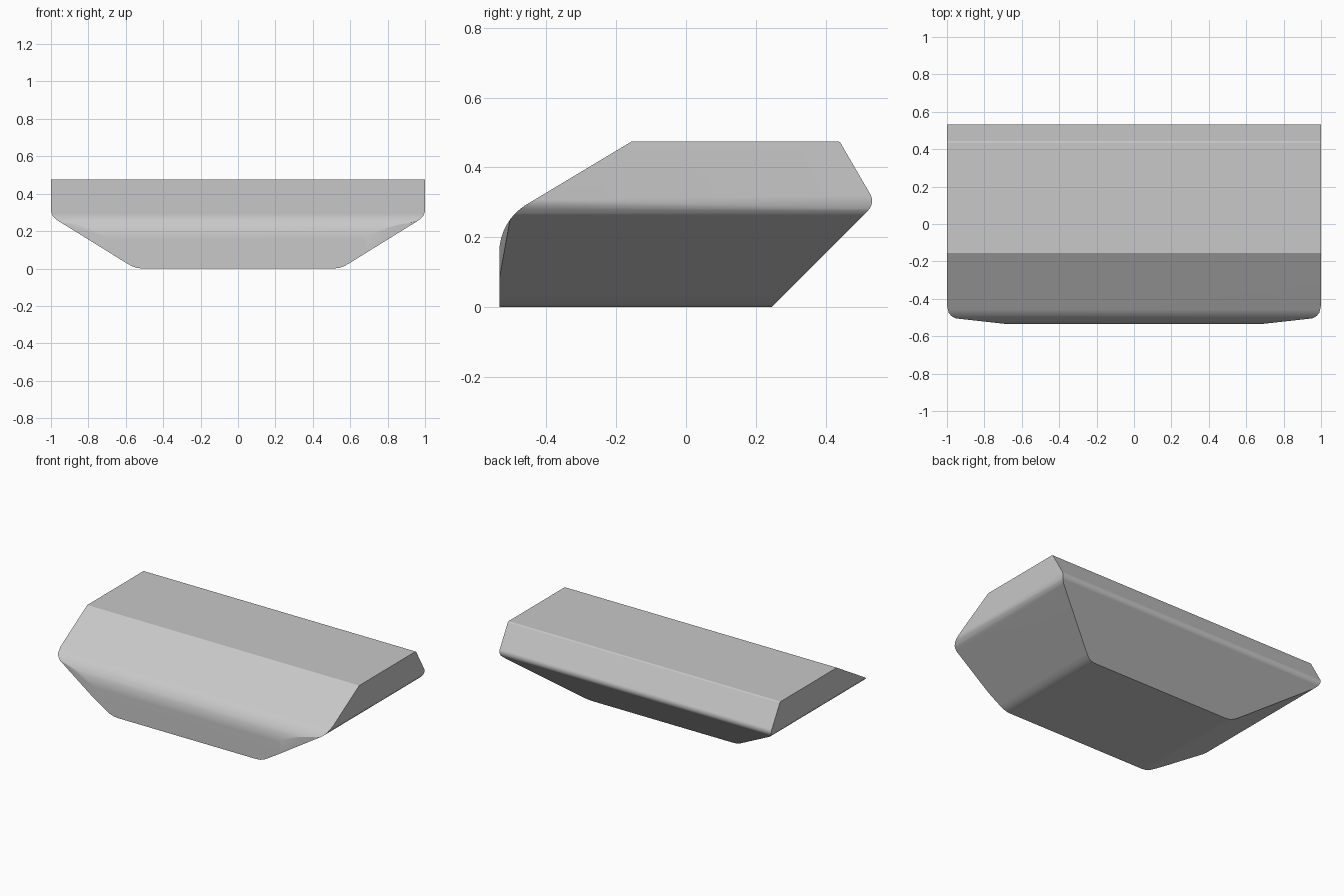
import bpy
import bmesh
from mathutils import Vector

if "Cube" in bpy.data.objects:
    bpy.data.objects.remove(bpy.data.objects["Cube"], do_unlink=True)


def rounded(corners, steps=8):
    """Closed outline from (u, v, setback) corners, each rounded by a circular arc."""
    out = []
    for i, (u, v, setback) in enumerate(corners):
        p = Vector((u, v))
        if not setback:
            out.append(p)
            continue
        a = (Vector(corners[i - 1][:2]) - p).normalized()
        b = (Vector(corners[(i + 1) % len(corners)][:2]) - p).normalized()
        start, end = p + a * setback, p + b * setback
        w = ((1 - a.dot(b)) / 2) ** 0.5
        for k in range(steps + 1):
            t = k / steps
            k0, k1, k2 = (1 - t) ** 2, 2 * w * t * (1 - t), t * t
            out.append((start * k0 + p * k1 + end * k2) / (k0 + k1 + k2))
    return out


def trim(bm, point, normal):
    """Cut off everything on the normal's side of a plane and cap the opening."""
    geom = bm.verts[:] + bm.edges[:] + bm.faces[:]
    cut = bmesh.ops.bisect_plane(bm, geom=geom, dist=1e-5, plane_co=point,
                                 plane_no=normal, clear_outer=True)
    edges = [e for e in cut["geom_cut"] if isinstance(e, bmesh.types.BMEdge) and e.is_boundary]
    if edges:
        bmesh.ops.edgeloop_fill(bm, edges=edges)


# Side profile (y, z), swept across the width
side = rounded([(-0.535, 0, 0), (0.245, 0, 0), (0.543, 0.298, 0.03),
                (0.44, 0.475, 0.007), (-0.155, 0.475, 0), (-0.535, 0.247, 0.09)])
bm = bmesh.new()
face = bm.faces.new([bm.verts.new((-1, p.x, p.y)) for p in side])
sweep = bmesh.ops.extrude_face_region(bm, geom=[face])
bmesh.ops.translate(bm, vec=(2, 0, 0),
                    verts=[v for v in sweep["geom"] if isinstance(v, bmesh.types.BMVert)])

# Sloping ends with rounded edges, and slightly tapered front corners
end_profile = rounded([(0, 0, 0), (0.55, 0, 0.04), (1, 0.279, 0.04), (1, 0.475, 0)])
for s in (-1, 1):
    for p, q in zip(end_profile[1:-2], end_profile[2:-1]):
        d = q - p
        trim(bm, (s * p.x, 0, p.y), (s * d.y, 0, -d.x))
    trim(bm, (s * 0.68, -0.535, 0), (s * 0.03, -0.27, 0))

bmesh.ops.remove_doubles(bm, verts=bm.verts, dist=1e-5)
bmesh.ops.recalc_face_normals(bm, faces=bm.faces)
mesh = bpy.data.meshes.new("wedge_body")
bm.to_mesh(mesh)
bm.free()
body = bpy.data.objects.new("wedge_body", mesh)
bpy.context.collection.objects.link(body)

# Plain grey finish
grey = bpy.data.materials.new("light_grey")
grey.use_nodes = True
colour = (0.58, 0.58, 0.58, 1)
grey.diffuse_color = colour
grey.node_tree.nodes["Principled BSDF"].inputs["Base Color"].default_value = colour
mesh.materials.append(grey)

# Smooth rounded edges, flat large faces
bpy.context.view_layer.objects.active = body
body.select_set(True)
bpy.ops.object.shade_smooth_by_angle(angle=0.4)
weighted = body.modifiers.new("weighted_normals", "WEIGHTED_NORMAL")
weighted.keep_sharp = True
